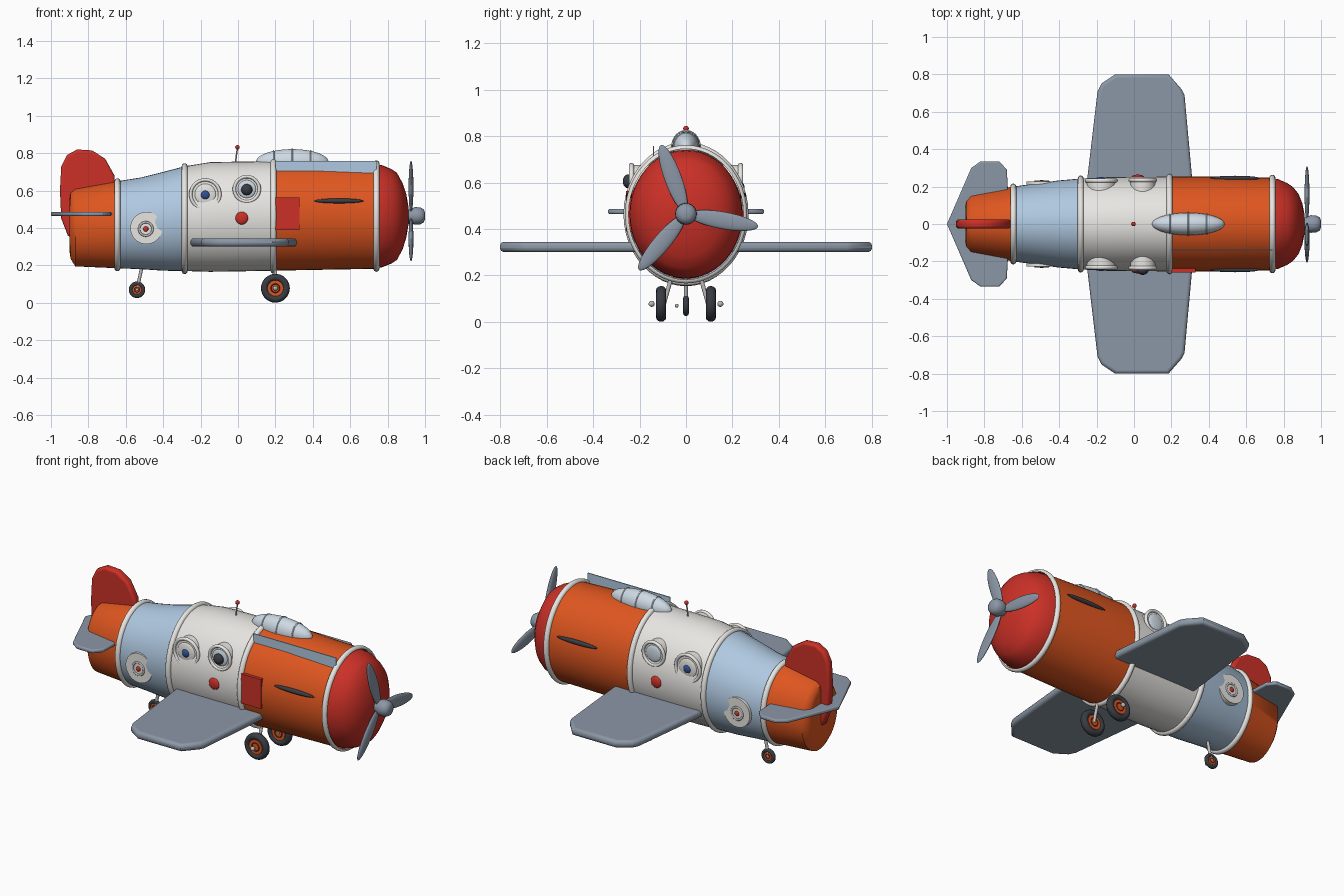
import bpy, bmesh, math
from mathutils import Vector, Matrix

if "Cube" in bpy.data.objects:
    bpy.data.objects.remove(bpy.data.objects["Cube"])

COL = {"orange": (.74, .093, .014), "red": (.6, .03, .02), "blue": (.43, .58, .75),
       "white": (.8, .79, .76), "grey": (.26, .31, .38), "dark": (.04, .045, .055),
       "pale": (.62, .7, .78), "iris": (.03, .08, .3), "steel": (.5, .5, .5)}
MATS = {}
for key, c in COL.items():
    MATS[key] = bpy.data.materials.new(key)
    MATS[key].diffuse_color = (*c, 1)


def finish(name, bm, color, bevel=0):
    bmesh.ops.recalc_face_normals(bm, faces=bm.faces)
    me = bpy.data.meshes.new(name)
    bm.to_mesh(me)
    bm.free()
    ob = bpy.data.objects.new(name, me)
    bpy.context.collection.objects.link(ob)
    me.materials.append(MATS[color])
    if bevel:
        m = ob.modifiers.new("bevel", 'BEVEL')
        m.width, m.segments, m.limit_method = bevel, 4, 'ANGLE'
        m.angle_limit = math.radians(60)
    bpy.ops.object.select_all(action='DESELECT')
    ob.select_set(True)
    bpy.context.view_layer.objects.active = ob
    bpy.ops.object.shade_smooth_by_angle(angle=math.radians(40))
    return ob


def loft(name, secs, color, cap0=False, cap1=False, n=48):
    """Skin elliptical sections (x, half width, bottom z, top z)."""
    bm = bmesh.new()
    rings = []
    for x, ry, z0, z1 in secs:
        zc, rz = (z0 + z1) / 2, (z1 - z0) / 2
        rings.append([bm.verts.new((x, ry * math.cos(i * math.tau / n),
                                    zc + rz * math.sin(i * math.tau / n))) for i in range(n)])
    for a, b in zip(rings, rings[1:]):
        for i in range(n):
            j = (i + 1) % n
            bm.faces.new((a[i], a[j], b[j], b[i]))
    if cap0:
        bm.faces.new(rings[0])
    if cap1:
        bm.faces.new(rings[-1])
    return finish(name, bm, color)


def band(name, x, ry, z0, z1, t, color):
    """Rounded hoop around an elliptical section."""
    secs = []
    for k in range(9):
        a = math.pi * k / 8
        o = t * math.sin(a)
        secs.append((x - t * math.cos(a), ry + o, z0 - o, z1 + o))
    return loft(name, secs, color)


def plate(name, pts, axis, lo, hi, color, bevel=0):
    """Extrude an outline: axis 'z' takes (x, y) points, axis 'y' takes (x, z) points."""
    bm = bmesh.new()
    put = (lambda p, h: (p[0], p[1], h)) if axis == 'z' else (lambda p, h: (p[0], h, p[1]))
    f = bm.faces.new([bm.verts.new(put(p, lo)) for p in pts])
    g = bmesh.ops.extrude_face_region(bm, geom=[f])
    up = Vector(put((0, 0), hi - lo))
    bmesh.ops.translate(bm, vec=up, verts=[v for v in g["geom"] if isinstance(v, bmesh.types.BMVert)])
    return finish(name, bm, color, bevel)


def ball(name, c, r, color, rot=Matrix()):
    bm = bmesh.new()
    bmesh.ops.create_uvsphere(bm, u_segments=28, v_segments=16, radius=1)
    bm.transform(Matrix.Translation(c) @ rot @ Matrix.Diagonal((*r, 1)))
    return finish(name, bm, color)


def rod(name, a, b, r, color, n=28, bevel=0):
    a, b = Vector(a), Vector(b)
    bm = bmesh.new()
    bmesh.ops.create_cone(bm, cap_ends=True, segments=n, radius1=r, radius2=r, depth=(b - a).length)
    bm.transform(Matrix.Translation((a + b) / 2) @ (b - a).to_track_quat('Z', 'Y').to_matrix().to_4x4())
    return finish(name, bm, color, bevel)


def hoop(name, c, major, minor, half_y, color):
    """Torus lying around the y axis."""
    bm = bmesh.new()
    n, m = 36, 12
    g = [[bm.verts.new((c[0] + (major + minor * math.cos(q)) * math.cos(p), c[1] + half_y * math.sin(q),
                        c[2] + (major + minor * math.cos(q)) * math.sin(p)))
          for q in (math.tau * j / m for j in range(m))] for p in (math.tau * i / n for i in range(n))]
    for i in range(n):
        for j in range(m):
            k, l = (i + 1) % n, (j + 1) % m
            bm.faces.new((g[i][j], g[k][j], g[k][l], g[i][l]))
    return finish(name, bm, color)


# fuselage sections
loft("tail_section", [(-.9, .115, .27, .56), (-.895, .135, .235, .59), (-.87, .163, .195, .61),
                      (-.645, .2, .185, .65)], "orange", cap0=True)
loft("rear_body", [(-.645, .2, .185, .65), (-.52, .217, .18, .67), (-.4, .233, .172, .7),
                   (-.285, .243, .17, .73)], "blue")
loft("middle_body", [(-.285, .243, .17, .73), (-.15, .25, .166, .752), (0, .252, .168, .755),
                     (.195, .253, .172, .757)], "white")
loft("front_body", [(.195, .253, .172, .757), (.4, .254, .176, .757), (.74, .247, .182, .745)], "orange")
loft("nose_cowl", [(.74, .243, .187, .74), (.77, .24, .19, .736), (.82, .218, .21, .715),
                   (.85, .198, .23, .695), (.88, .16, .285, .64), (.9, .11, .35, .58),
                   (.912, .05, .42, .51)], "red", cap1=True)
for i, s in enumerate([(-.645, .2, .185, .65), (-.285, .243, .17, .73),
                       (.19, .253, .172, .757), (.74, .247, .182, .745)]):
    band(f"body_ring_{i}", *s, .016, "white")

# propeller
loft("propeller_hub", [(.9, .03, .435, .495), (.93, .04, .425, .505), (.945, .047, .418, .512),
                       (.975, .045, .42, .51), (.993, .035, .43, .5), (1, .018, .447, .483)],
     "grey", True, True, 24)
for i in range(3):
    a = math.radians(110 + 120 * i)
    ball(f"propeller_blade_{i}", (.925, .163 * math.cos(a), .465 + .163 * math.sin(a)),
         (.013, .152, .037), "grey", Matrix.Rotation(a, 4, 'X'))

# wings and tail surfaces
half = [(.315, .2), (.27, .69), (.255, .72), (.185, .8), (-.1, .8), (-.175, .75), (-.195, .71), (-.255, .2)]
plate("wings", half + [(x, -y) for x, y in reversed(half)], 'z', .301, .345, "grey", .018)
half = [(-.675, .2), (-.68, .29), (-.72, .335), (-.82, .335), (-.87, .3)]
plate("tailplane", half + [(-1, 0)] + [(x, -y) for x, y in reversed(half)], 'z', .464, .486, "grey", .008)
plate("tail_fin", [(-.88, .34), (-.91, .36), (-.945, .45), (-.952, .6), (-.945, .73), (-.915, .79), (-.86, .82),
                   (-.78, .815), (-.71, .77), (-.66, .68), (-.655, .55)], 'y', -.024, .024, "red", .015)

# canopy with ribs
ball("canopy", (.29, 0, .752), (.195, .06, .07), "pale")
for i, x in enumerate((.19, .29, .39)):
    k = math.sqrt(1 - ((x - .29) / .195) ** 2)
    band(f"canopy_rib_{i}", x, .06 * k, .752 - .07 * k, .752 + .07 * k, .004, "pale")

# aerial
rod("aerial", (-.015, 0, .74), (-.003, 0, .83), .004, "steel", 12)
ball("aerial_tip", (-.003, 0, .832), (.012,) * 3, "red")

# side details on both flanks
for s, side in ((-1, "near"), (1, "far")):
    for label, x, z, r, y in (("rear", -.175, .58, .078, .232), ("front", .047, .608, .067, .235)):
        hoop(f"{label}_eye_rim_{side}", (x, s * y, z), r, .009, .011, "white")
        rod(f"{label}_eye_base_{side}", (x, s * .15, z), (x, s * y, z), r, "white", 40)
        ball(f"{label}_eye_{side}", (x, s * y, z), (r * .72, .01, r * .72),
             "white" if label == "rear" else "pale")
    ball(f"rear_pupil_{side}", (-.175, s * .24, .577), (.023, .012, .023), "iris")
    ball(f"cheek_button_{side}", (.02, s * .25, .453), (.034, .014, .034), "red")
    ball(f"side_vent_{side}", (.54, s * .245, .545), (.132, .013, .013), "dark")
    rod(f"roundel_{side}", (-.49, s * .15, .4), (-.49, s * .227, .4), .086, "white", 40)
    hoop(f"roundel_ring_{side}", (-.493, s * .227, .395), .036, .006, .005, "steel")
    ball(f"roundel_dot_{side}", (-.493, s * .228, .395), (.014, .008, .014), "red")
ball("front_pupil", (.047, -.248, .605), (.03, .024, .03), "dark")
plate("side_hatch", [(.2, .39), (.33, .39), (.33, .563), (.2, .563)], 'y', -.258, -.22, "red")
plate("top_panel", [(.2, .66), (.74, .66), (.74, .757), (.2, .757)], 'y', -.143, -.137, "blue")


# landing gear
def wheel(name, x, y, z, r, w, out, br):
    m = r * .25
    hoop(f"{name}_tyre", (x, y, z), r - m, m, w, "dark")
    rod(f"{name}_rim", (x, y - w * .7, z), (x, y + w * .7, z), r * .55, "orange")
    hoop(f"{name}_hub_ring", (x, y, z), r * .3, r * .06, w * .85, "dark")
    ball(f"{name}_cap", (x, out, z), (br,) * 3, "steel")


for s, side in ((-1, "near"), (1, "far")):
    wheel(f"main_wheel_{side}", .2, s * .107, .078, .077, .022, s * .148, .013)
    rod(f"main_strut_{side}", (.2, s * .095, .078), (.2, s * .055, .22), .009, "steel", 14)
wheel("tail_wheel", -.54, 0, .07, .044, .012, -.04, .008)
rod("tail_strut", (-.54, 0, .07), (-.51, 0, .21), .009, "steel", 14)

for m in bpy.data.materials:
    if m.users and not m.is_grease_pencil:
        m.use_nodes = True
        m.node_tree.nodes["Principled BSDF"].inputs["Base Color"].default_value = m.diffuse_color
